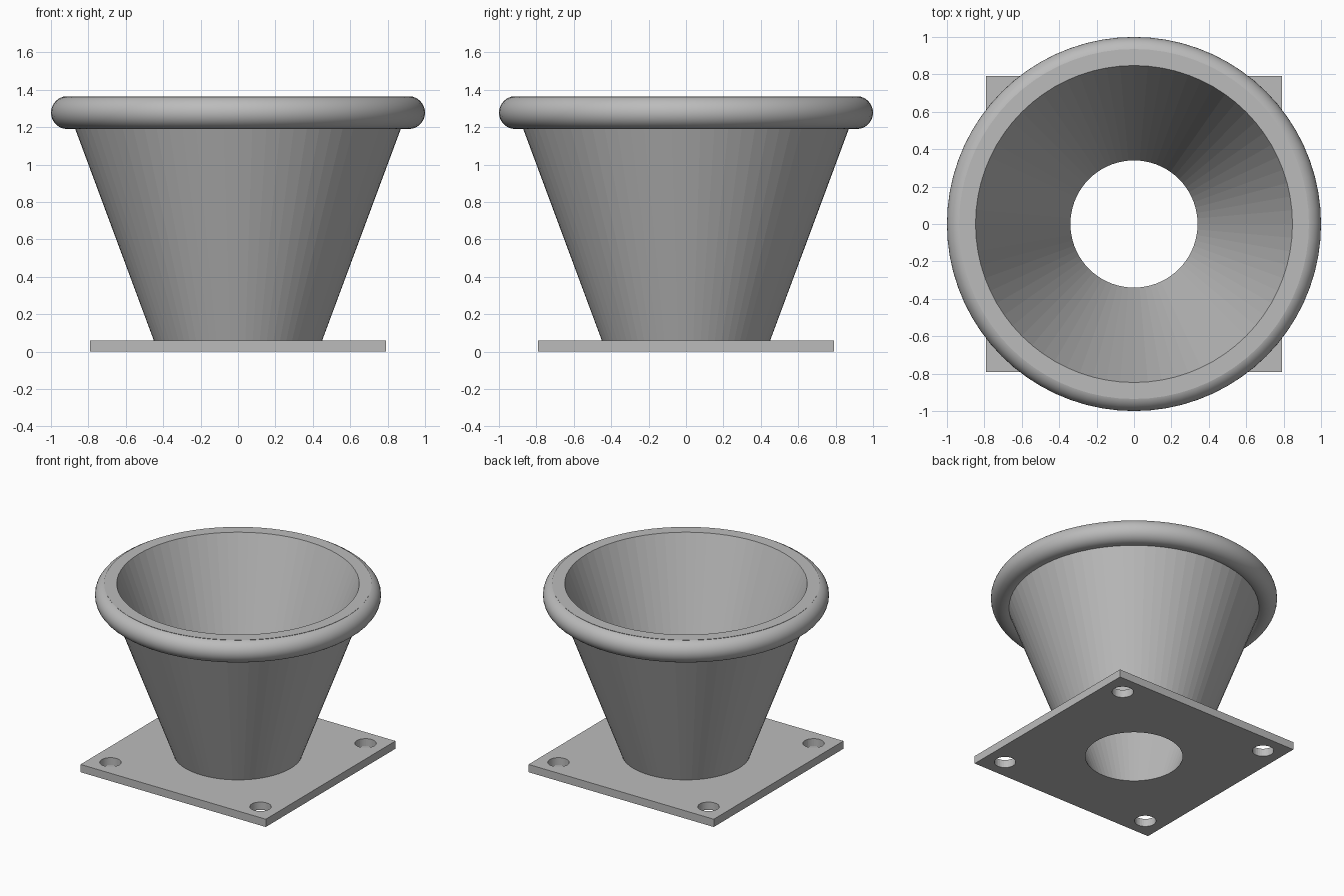
import bpy
import bmesh
import math
from mathutils import Matrix

SEGMENTS = 72
PLATE_HALF, PLATE_TOP = 0.79, 0.06
HEIGHT = 1.365
INNER_BASE, WALL, SLOPE = 0.34, 0.088, 0.3717
TUBE = 0.0875
HOLE_OFFSET, HOLE_RADIUS = 0.64, 0.075

if "Cube" in bpy.data.objects:
    bpy.data.objects.remove(bpy.data.objects["Cube"], do_unlink=True)

grey = bpy.data.materials.new("plain grey")
grey.use_nodes = True
grey.diffuse_color = (0.5, 0.5, 0.5, 1)
grey.node_tree.nodes["Principled BSDF"].inputs["Base Color"].default_value = (0.5, 0.5, 0.5, 1)


def add_object(name, bm):
    bmesh.ops.recalc_face_normals(bm, faces=bm.faces)
    mesh = bpy.data.meshes.new(name)
    bm.to_mesh(mesh)
    bm.free()
    mesh.materials.append(grey)
    obj = bpy.data.objects.new(name, mesh)
    bpy.context.collection.objects.link(obj)
    return obj


def revolve(name, profile):
    """Spin a closed (radius, height) profile around the z axis."""
    bm = bmesh.new()
    verts = [bm.verts.new((r, 0, z)) for r, z in profile]
    edges = [bm.edges.new((a, b)) for a, b in zip(verts, verts[1:] + verts[:1])]
    bmesh.ops.spin(bm, geom=verts + edges, cent=(0, 0, 0), axis=(0, 0, 1),
                   angle=math.tau, steps=SEGMENTS, use_duplicate=False)
    bmesh.ops.remove_doubles(bm, verts=bm.verts, dist=0.0001)
    return add_object(name, bm)


def inner_radius(z):
    return INNER_BASE + SLOPE * z


# Flared funnel with an even wall, standing on the plate
funnel = revolve("funnel", [
    (inner_radius(PLATE_TOP), PLATE_TOP),
    (inner_radius(HEIGHT), HEIGHT),
    (inner_radius(HEIGHT) + WALL, HEIGHT),
    (inner_radius(PLATE_TOP) + WALL, PLATE_TOP),
])

# Rounded rolled rim
angles = [math.tau * i / 32 for i in range(32)]
rim = revolve("rolled_rim", [
    (1 - TUBE + TUBE * math.cos(a), HEIGHT - TUBE + TUBE * math.sin(a)) for a in angles])
rim.data.polygons.foreach_set("use_smooth", [True] * len(rim.data.polygons))

# Square mounting plate
bm = bmesh.new()
bmesh.ops.create_cube(bm, size=1, matrix=Matrix.Translation((0, 0, PLATE_TOP / 2))
                      @ Matrix.Diagonal((2 * PLATE_HALF, 2 * PLATE_HALF, PLATE_TOP, 1)))
plate = add_object("mounting_plate", bm)

# Cutters: tapered centre bore and four bolt holes
bm = bmesh.new()
bmesh.ops.create_cone(bm, cap_ends=True, segments=SEGMENTS,
                      radius1=inner_radius(-0.1), radius2=inner_radius(0.1), depth=0.2)
for sx in (-1, 1):
    for sy in (-1, 1):
        bmesh.ops.create_cone(bm, cap_ends=True, segments=32, radius1=HOLE_RADIUS,
                              radius2=HOLE_RADIUS, depth=0.3,
                              matrix=Matrix.Translation((sx * HOLE_OFFSET, sy * HOLE_OFFSET, 0)))
cutter = add_object("hole_cutter", bm)
cutter.hide_render = True

# Cut the plate, then discard the cutter
cut = plate.modifiers.new("holes", "BOOLEAN")
cut.operation = "DIFFERENCE"
cut.solver = "EXACT"
cut.object = cutter
bpy.context.view_layer.objects.active = plate
bpy.ops.object.modifier_apply(modifier=cut.name)
bpy.data.objects.remove(cutter, do_unlink=True)
